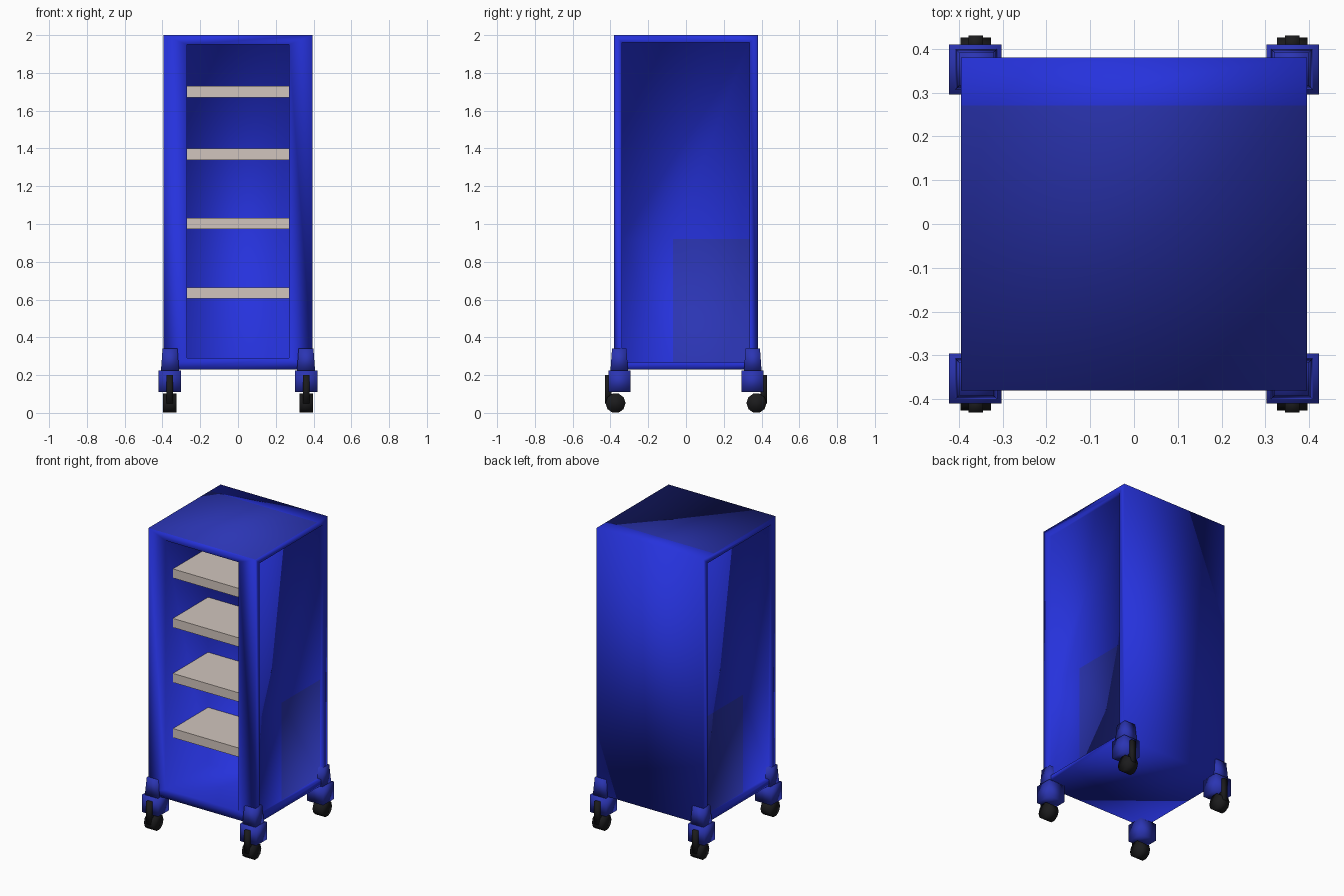
import bpy, bmesh
from math import pi
from mathutils import Matrix, Vector

if "Cube" in bpy.data.objects:
    bpy.data.objects.remove(bpy.data.objects["Cube"], do_unlink=True)


def material(name, rgb):
    m = bpy.data.materials.new(name)
    m.use_nodes = True
    m.diffuse_color = (*rgb, 1)
    m.node_tree.nodes["Principled BSDF"].inputs["Base Color"].default_value = (*rgb, 1)
    return m


blue = material("bright blue", (0.019, 0.032, 0.72))
dull = material("dull blue", (0.024, 0.035, 0.45))
cream = material("warm cream", (0.64, 0.56, 0.51))
black = material("rubber black", (0.011, 0.011, 0.012))


def finish(bm, name, mats, smooth=True):
    mesh = bpy.data.meshes.new(name)
    for f in bm.faces:
        f.smooth = smooth
    bm.to_mesh(mesh)
    bm.free()
    for m in mats:
        mesh.materials.append(m)
    ob = bpy.data.objects.new(name, mesh)
    bpy.context.collection.objects.link(ob)
    return ob


def box_mesh(lo, hi, taper=1.0):
    """Box between two corners; taper scales the top."""
    bm = bmesh.new()
    bmesh.ops.create_cube(bm, size=1)
    lo, hi = Vector(lo), Vector(hi)
    mid, size = (lo + hi) / 2, hi - lo
    for v in bm.verts:
        k = taper if v.co.z > 0 else 1
        v.co = mid + Vector((v.co.x * size.x * k, v.co.y * size.y * k, v.co.z * size.z))
    return bm


def face_towards(bm, d):
    return max(bm.faces, key=lambda f: f.normal.dot(d) * 10 + f.calc_center_median().dot(d))


def recess(bm, face, axis, lo, hi, z0, z1, move):
    """Inset a side face to the given rectangle, then push it inward."""
    bmesh.ops.inset_region(bm, faces=[face], thickness=0.02)
    mid = face.calc_center_median()
    for v in face.verts:
        v.co[axis] = lo if v.co[axis] < mid[axis] else hi
        v.co.z = z0 if v.co.z < mid.z else z1
    new = bmesh.ops.extrude_face_region(bm, geom=[face])["geom"]
    bmesh.ops.delete(bm, geom=[face], context="FACES_ONLY")
    for v in new:
        if isinstance(v, bmesh.types.BMVert):
            v.co += Vector(move)
    bm.normal_update()
    return next(f for f in new if isinstance(f, bmesh.types.BMFace))


def cut(bm, faces, point, normal):
    geom = faces + list({e for f in faces for e in f.edges})
    out = bmesh.ops.bisect_plane(bm, geom=geom + list({v for f in faces for v in f.verts}),
                                 plane_co=point, plane_no=normal)
    return [g for g in out["geom"] if isinstance(g, bmesh.types.BMFace)]


# Cabinet shell with an open front and recessed side panels
body = box_mesh((-0.395, -0.38, 0.23), (0.395, 0.38, 2.0))
body.normal_update()
recess(body, face_towards(body, Vector((0, -1, 0))), 0, -0.27, 0.27, 0.29, 1.95, (0, 0.45, 0))
for s in (-1, 1):
    side = face_towards(body, Vector((s, 0, 0)))
    panel = recess(body, side, 1, -0.34, 0.335, 0.27, 1.96, (-s * 0.025, 0, 0))
    # Dull patch in the low rear corner of the panel
    lower = [f for f in cut(body, [panel], (0, 0, 0.92), (0, 0, 1))
             if f.calc_center_median().z < 0.92]
    for f in cut(body, lower, (0, -0.07, 0), (0, 1, 0)):
        if f.calc_center_median().y > -0.07:
            f.material_index = 1
# Dull front part of the top
top = face_towards(body, Vector((0, 0, 1)))
for f in cut(body, [top], (0, 0.27, 0), (0, 1, 0)):
    if f.calc_center_median().y < 0.27:
        f.material_index = 1
finish(body, "cabinet", [blue, dull])

# Shelves
for i, z in enumerate((0.605, 0.973, 1.34, 1.67)):
    finish(box_mesh((-0.271, -0.30, z), (0.271, 0.072, z + 0.06)),
           f"shelf_{i + 1}", [cream], smooth=False)

# Casters on the four corners
for sx, side in ((-1, "right"), (1, "left")):
    for sy, end in ((-1, "front"), (1, "back")):
        tag = f"{end}_{side}"

        def part(name, x, y, z, mat, taper=1.0):
            xs, ys = sorted(sx * v for v in x), sorted(sy * v for v in y)
            finish(box_mesh((xs[0], ys[0], z[0]), (xs[1], ys[1], z[1]), taper),
                   f"{tag}_{name}", [mat])

        part("corner_bracket", (0.312, 0.408), (0.307, 0.4), (0.222, 0.34), dull, 0.82)
        part("caster_housing", (0.302, 0.422), (0.295, 0.41), (0.11, 0.225), dull)
        part("caster_fork", (0.345, 0.378), (0.395, 0.43), (0.05, 0.2), black)
        wheel = bmesh.new()
        bmesh.ops.create_cone(wheel, cap_ends=True, segments=10, radius1=0.053, radius2=0.053,
                              depth=0.07, matrix=Matrix.Translation((sx * 0.361, sy * 0.373, 0.0515))
                              @ Matrix.Rotation(pi / 2, 4, "Y"))
        for v in wheel.verts:
            v.co.z = max(v.co.z, 0)
        finish(wheel, f"{tag}_wheel", [black])
